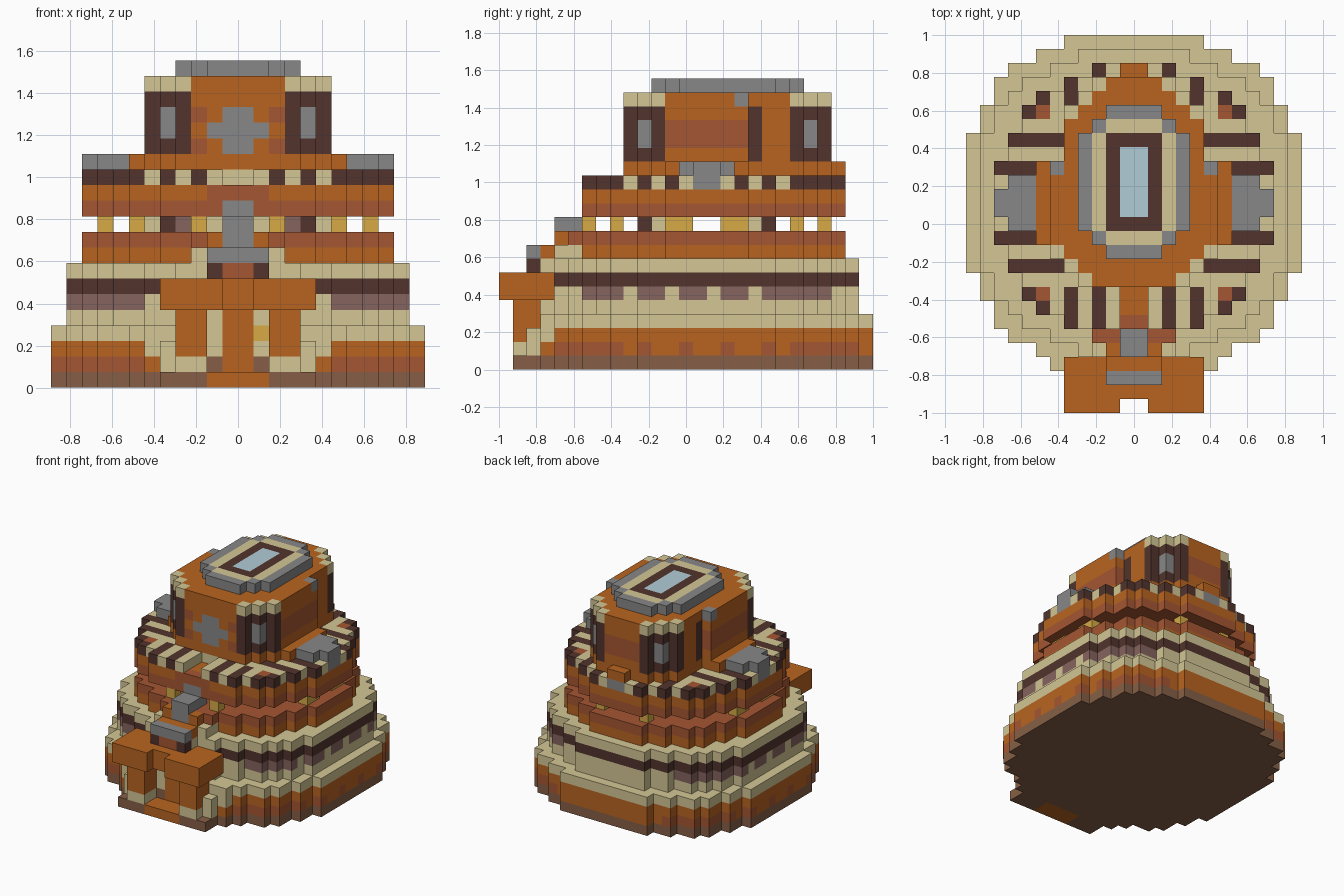
import bpy
import bmesh

UNIT = 2 / 27
cube = bpy.data.objects.get("Cube")
if cube:
    bpy.data.objects.remove(cube, do_unlink=True)

# Flat colours, given as sRGB hex and converted to linear
PALETTE = {"orange": "B96420", "cream": "D3C694", "dark": "52342D", "rust": "A55632",
           "stone": "878787", "mauve": "85635E", "brown": "865F46", "gold": "D6AA46",
           "glass": "B0CCD6"}
NAMES = list(PALETTE)


def linear(v):
    return v / 12.92 if v <= 0.04045 else ((v + 0.055) / 1.055) ** 2.4


materials = []
for name, code in PALETTE.items():
    m = bpy.data.materials.new(name)
    m.use_nodes = True
    rgba = [linear(int(code[i:i + 2], 16) / 255) for i in (0, 2, 4)] + [1]
    m.diffuse_color = rgba
    bsdf = m.node_tree.nodes["Principled BSDF"]
    bsdf.inputs["Base Color"].default_value = rgba
    bsdf.inputs["Roughness"].default_value = 0.9
    materials.append(m)

cells = {}  # (column, row, layer) -> (part, colour)


def rows(start, widths):
    """Half widths of successive rows, front to back."""
    return {start + n: w for n, w in enumerate(widths)}


def round_plan(start, steps, middle):
    """Round footprint, the same at the front and the back."""
    return rows(start, steps + [steps[-1] + 1] * middle + steps[::-1])


def fill(part, layers, plan, colour, inner=0):
    """Mirrored blocks; colour is a name or a rule of (distance, row, layer)."""
    for k in layers:
        for j, half in plan.items():
            for a in range(inner, half):
                c = colour(a, j, k) if callable(colour) else colour
                if c:
                    for i in (a, -1 - a):
                        cells[i, j, k] = (part, c)


def block(part, x0, x1, y0, y1, z0, z1, colour):
    """Mirrored box spanning columns x0 to x1 on both sides."""
    fill(part, range(z0, z1), {j: x1 for j in range(y0, y1)}, colour, x0)


# Footprints
base_plan = round_plan(3, [5, 7, 9, 10, 10, 11, 11], 10)
wall_plan = round_plan(4, [4, 6, 8, 9, 10, 10], 10)
ring_plan = rows(6, [5, 7, 8, 8, 9, 9] + [10] * 6 + [9, 9, 8, 8, 7, 5, 3])
hall_plan = rows(9, [4, 5] + [6] * 7 + [5] * 3 + [5, 4, 3])
roof_plan = rows(11, [2, 3] + [4] * 7 + [3, 2])


# Foundation and lower wall
def base_colour(a, j, k):
    patch = a >= 6 if abs(j - 14.5) > 6 else j % 3 == 1
    if k == 1 and patch:
        return "rust"
    return ("brown", "orange", "orange", "cream")[k]


def wall_colour(a, j, k):
    patch = a >= 6 if abs(j - 14.5) > 6 else j % 3 != 0
    if k == 5 and patch:
        return "mauve"
    return "dark" if k == 6 else "cream"


fill("foundation", range(4), base_plan, base_colour)
fill("lower_wall", range(4, 8), wall_plan, wall_colour)

# Gallery: floor, recessed columns and the ring above
fill("gallery_floor", [8, 9], ring_plan, lambda a, j, k: "orange" if k == 8 else "rust")


def column_colour(a, j, k):
    if a == 2 and j in (6, 8, 21, 23) or a in (6, 8) and j in (12, 13, 16, 17):
        return "gold"
    if j in (10, 19):
        return {4: "dark", 3: "mauve"}.get(a) if a > 2 else "cream"
    if j in (11, 12, 17, 18) and a < 6:
        return "cream"
    return None


fill("gallery_columns", [10], ring_plan, column_colour)
fill("gallery_ring", [11, 12], ring_plan, lambda a, j, k: "rust" if k == 11 else "orange")


# Striped terrace with spokes pointing outwards
def spoke_colour(a, j, k):
    off = abs(j - 14.5)
    if off < 6:
        return "dark" if off in (2.5, 4.5) else "cream"
    if a < 6:
        return "dark" if a in (2, 4) else "cream"
    return "rust" if a == 6 and off == 6.5 else "dark"


fill("terrace", [13], ring_plan, spoke_colour)
for j in (6, 7, 8):
    for i in (0, -1):
        del cells[i, j, 13]
block("terrace_front", 0, 2, 6, 7, 12, 13, "rust")
block("terrace_front", 0, 1, 7, 9, 12, 13, "orange")

# Side balconies
block("balcony", 0, 7, 12, 18, 14, 15, "orange")
block("balcony", 7, 9, 13, 17, 14, 15, "stone")
block("balcony", 9, 10, 14, 16, 13, 15, "stone")
block("back_ledge", 0, 1, 24, 25, 14, 15, "orange")
block("back_ledge", 0, 1, 24, 25, 13, 14, "stone")

# Upper hall with stepped corner pillars
PILLARS = {(3, 9), (4, 10), (5, 11), (4, 21), (3, 22), (2, 23)}
WINDOWS = {(4, 10), (3, 22)}


def hall_colour(a, j, k):
    if k == 14:
        return "orange"
    if (a, j) in PILLARS:
        if k == 19:
            return "cream"
        return "stone" if (a, j) in WINDOWS and k in (16, 17) else "dark"
    if k == 19:
        return "stone" if (a, j) == (5, 17) else "orange"
    if j == 9:
        if a == 0 and k in (15, 16, 17) or a == 1 and k == 16:
            return "stone"
        return "rust" if a == 2 and k in (15, 17) else "orange"
    if j == 18:
        return "dark"
    if k in (16, 17) and (j < 18 or j == 23):
        return "rust"
    return "orange"


fill("upper_hall", range(14, 20), hall_plan, hall_colour)


# Roof plate with skylight
def roof_colour(a, j, k):
    off = abs(j - 16)
    if a < 1 and off < 3:
        return "glass"
    if a < 2 and off < 4:
        return "dark"
    return "cream" if a < 3 and off < 5 and a + off < 6 else "stone"


fill("roof", [20], roof_plan, roof_colour)

# Entrance porch
block("porch_floor", 0, 5, 1, 3, 0, 1, "brown")
block("porch_floor", 0, 2, 1, 3, 0, 1, "orange")
block("porch_footing", 2, 4, 1, 3, 1, 2, "cream")
block("porch_footing", 4, 5, 2, 4, 1, 3, "cream")
block("porch_footing", 5, 6, 3, 4, 0, 1, "brown")
block("porch_footing", 5, 6, 3, 4, 1, 2, "orange")
block("porch_footing", 4, 6, 3, 4, 2, 4, "cream")
block("porch_post", 2, 4, 1, 3, 2, 5, "orange")
block("porch_beam", 0, 5, 1, 4, 5, 7, "orange")
block("porch_beam", 1, 5, 0, 1, 5, 7, "orange")
block("door", 0, 1, 3, 4, 1, 5, "orange")
block("door", 1, 2, 3, 4, 1, 2, "brown")
block("door", 1, 2, 3, 4, 2, 5, "cream")
cells[1, 3, 3] = ("door", "gold")
block("porch_crest", 0, 2, 3, 4, 7, 8, "cream")
block("porch_crest", 0, 2, 2, 3, 7, 8, "dark")
block("porch_crest", 0, 1, 2, 3, 7, 8, "rust")
block("porch_crest", 0, 2, 2, 3, 8, 9, "stone")
block("porch_crest", 0, 2, 3, 4, 8, 9, "orange")
block("porch_crest", 0, 3, 4, 6, 8, 9, "cream")
block("porch_crest", 0, 2, 4, 5, 9, 10, "orange")
block("porch_crest", 0, 3, 5, 6, 9, 10, "rust")
block("porch_crest", 0, 1, 4, 6, 9, 11, "stone")
block("porch_crest", 0, 1, 6, 7, 10, 12, "stone")

# Turn the blocks into one mesh per part, keeping only exposed faces
SIDES = [(axis, d) for axis in range(3) for d in (0, 1)]


def build(part):
    bm = bmesh.new()
    verts = {}
    for cell, (owner, colour) in cells.items():
        if owner != part:
            continue
        for axis, d in SIDES:
            near = list(cell)
            near[axis] += 2 * d - 1
            if tuple(near) in cells:
                continue
            loop = []
            for du, dv in ((0, 0), (1, 0), (1, 1), (0, 1)):
                p = list(cell)
                p[axis] += d
                p[(axis + 1) % 3] += du
                p[(axis + 2) % 3] += dv
                p = tuple(p)
                if p not in verts:
                    verts[p] = bm.verts.new((p[0] * UNIT, (p[1] - 13.5) * UNIT, p[2] * UNIT))
                loop.append(verts[p])
            face = bm.faces.new(loop if d else loop[::-1])
            face.material_index = NAMES.index(colour)
    mesh = bpy.data.meshes.new(part)
    bm.to_mesh(mesh)
    bm.free()
    for m in materials:
        mesh.materials.append(m)
    bpy.context.collection.objects.link(bpy.data.objects.new(part, mesh))


for part in sorted({owner for owner, _ in cells.values()}):
    build(part)
